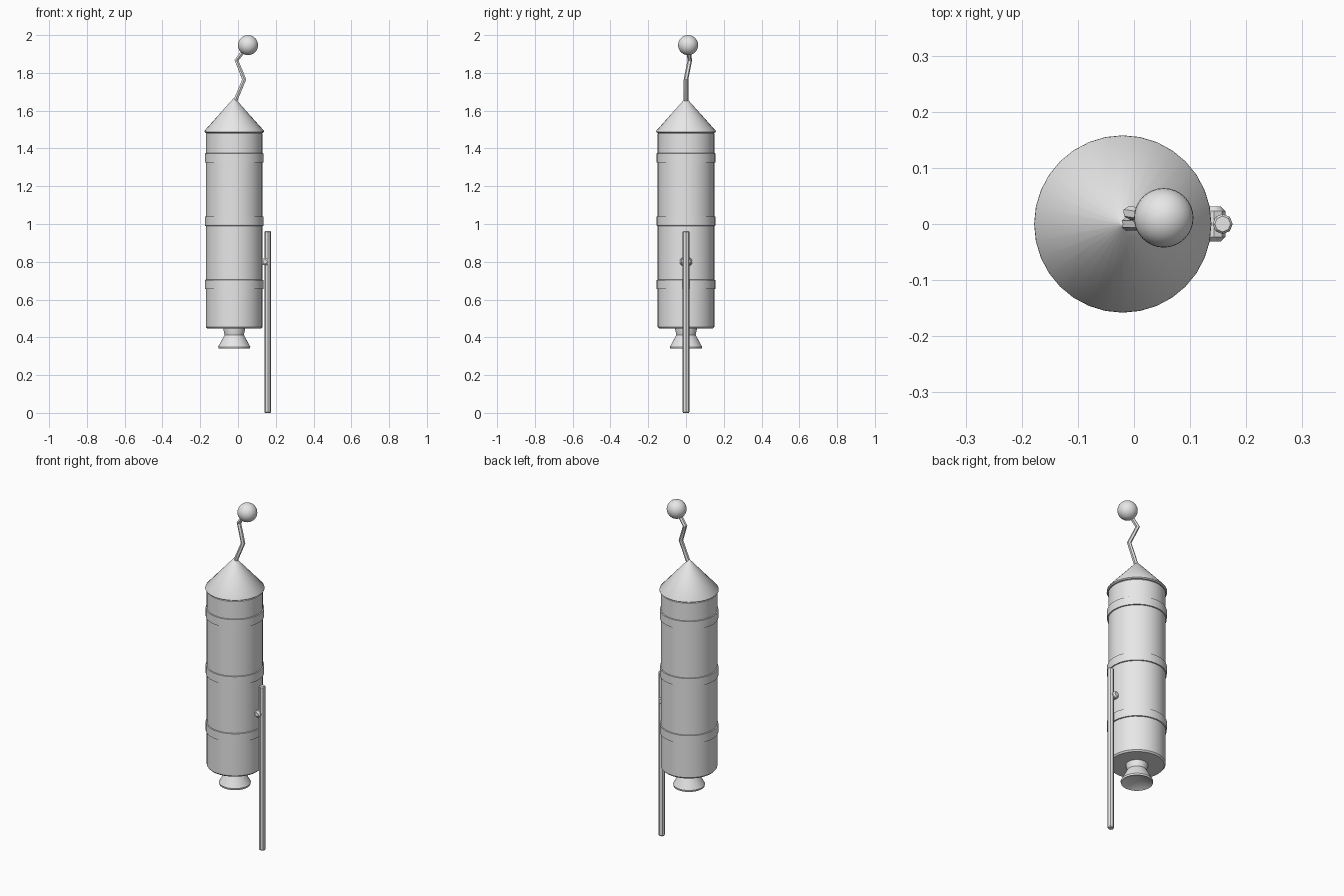
import bpy, bmesh, math
from mathutils import Vector

if "Cube" in bpy.data.objects:
    bpy.data.objects.remove(bpy.data.objects["Cube"])

CX = -0.02  # axis of the rocket body

grey = bpy.data.materials.new("plain grey")
grey.diffuse_color = (0.8, 0.8, 0.8, 1)
grey.use_nodes = True
grey.node_tree.nodes["Principled BSDF"].inputs["Base Color"].default_value = grey.diffuse_color


def finish(obj, angle=35):
    obj.data.materials.append(grey)
    bpy.ops.object.select_all(action='DESELECT')
    obj.select_set(True)
    bpy.context.view_layer.objects.active = obj
    bpy.ops.object.shade_smooth_by_angle(angle=math.radians(angle))
    return obj


def lathe(name, profile, sides=32, centre=(CX, 0, 0), along_y=False):
    """Revolve (radius, height) points; end rings are capped unless radius is 0."""
    bm = bmesh.new()
    rings = []
    for r, h in profile:
        if r == 0:
            rings.append([bm.verts.new((0, 0, h))])
        else:
            rings.append([bm.verts.new((r * math.cos(a), r * math.sin(a), h))
                          for a in (2 * math.pi * i / sides for i in range(sides))])
    for lo, hi in zip(rings, rings[1:]):
        for i in range(sides):
            j = (i + 1) % sides
            ids = [lo[i % len(lo)], lo[j % len(lo)], hi[j % len(hi)], hi[i % len(hi)]]
            bm.faces.new(list(dict.fromkeys(ids)))
    for ring in (rings[0], rings[-1]):
        if len(ring) > 1:
            bm.faces.new(ring)
    bmesh.ops.recalc_face_normals(bm, faces=bm.faces)
    mesh = bpy.data.meshes.new(name)
    bm.to_mesh(mesh)
    bm.free()
    obj = bpy.data.objects.new(name, mesh)
    bpy.context.collection.objects.link(obj)
    obj.location = centre
    if along_y:
        obj.rotation_euler.x = math.pi / 2
    return finish(obj)


# Main tube with small bevelled rims
lathe("body_tube", [(0.143, 0.447), (0.15, 0.455), (0.15, 1.478), (0.143, 1.486)])

# Three raised bands
for i, z in enumerate((0.68, 1.015, 1.35)):
    lathe(f"band_{i + 1}", [(0.15, z - 0.025), (0.156, z - 0.024),
                            (0.156, z + 0.024), (0.15, z + 0.025)])

# Pointed cap
lathe("nose_cone", [(0.152, 1.483), (0.158, 1.488), (0.157, 1.494), (0.006, 1.663), (0, 1.667)])

# Flared nozzle with a hollow underside
lathe("nozzle", [(0, 0.375), (0.077, 0.343), (0.083, 0.34), (0.085, 0.35),
                 (0.051, 0.413), (0.058, 0.445), (0.058, 0.46)])

# Guide stick and the clip holding it
lathe("guide_stick", [(0.014, 0), (0.018, 0.005), (0.018, 0.957), (0.014, 0.962)],
      sides=8, centre=(0.158, 0, 0))
lathe("stick_clip", [(0.012, -0.031), (0.02, -0.023), (0.02, 0.023), (0.012, 0.031)],
      sides=8, centre=(0.143, 0, 0.8), along_y=True)

# Crooked fuse
curve = bpy.data.curves.new("fuse", 'CURVE')
curve.dimensions = '3D'
curve.bevel_depth = 0.012
curve.bevel_resolution = 1
curve.use_fill_caps = True
pts = [(CX, 0, 1.64), (0.033, 0, 1.765), (-0.008, 0.02, 1.867), (0.053, 0.011, 1.945)]
spline = curve.splines.new('POLY')
spline.points.add(len(pts) - 1)
for p, co in zip(spline.points, pts):
    p.co = (*co, 1)
fuse = bpy.data.objects.new("fuse", curve)
bpy.context.collection.objects.link(fuse)
bpy.context.view_layer.objects.active = fuse
fuse.select_set(True)
bpy.ops.object.select_all(action='DESELECT')
fuse.select_set(True)
bpy.ops.object.convert(target='MESH')
finish(bpy.context.view_layer.objects.active)

# Ball on the fuse tip
bpy.ops.mesh.primitive_uv_sphere_add(segments=32, ring_count=16, radius=0.053,
                                     location=(0.053, 0.011, 1.947))
bpy.context.object.name = "fuse_ball"
finish(bpy.context.object)
